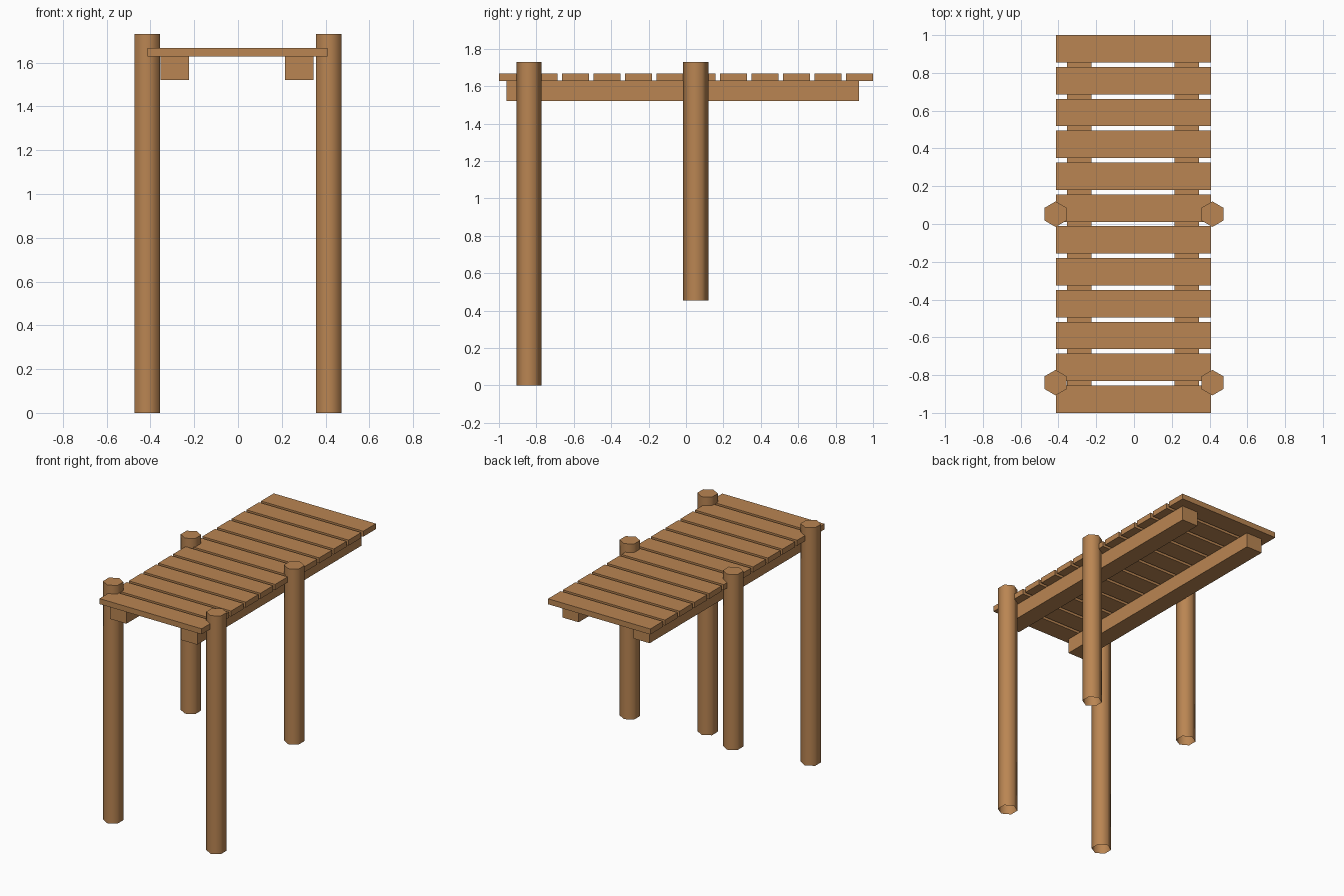
import bpy, bmesh, math
from mathutils import Matrix

if "Cube" in bpy.data.objects:
    bpy.data.objects.remove(bpy.data.objects["Cube"])

wood = bpy.data.materials.new("brown wood")
wood.diffuse_color = (0.49, 0.235, 0.085, 1)
wood.use_nodes = True
wood.node_tree.nodes["Principled BSDF"].inputs["Base Color"].default_value = wood.diffuse_color


def finish(name, bm):
    mesh = bpy.data.meshes.new(name)
    bm.to_mesh(mesh)
    bm.free()
    mesh.materials.append(wood)
    ob = bpy.data.objects.new(name, mesh)
    bpy.context.collection.objects.link(ob)
    return ob


def box(name, x0, x1, y0, y1, z0, z1):
    bm = bmesh.new()
    m = (Matrix.Translation(((x0 + x1) / 2, (y0 + y1) / 2, (z0 + z1) / 2))
         @ Matrix.Diagonal((x1 - x0, y1 - y0, z1 - z0, 1)))
    bmesh.ops.create_cube(bm, size=1, matrix=m)
    return finish(name, bm)


def post(name, x, y, z0, z1, r=0.0675):
    # six-sided post, points facing front and back, open underneath
    bm = bmesh.new()
    m = Matrix.Translation((x, y, (z0 + z1) / 2)) @ Matrix.Rotation(math.pi / 2, 4, 'Z')
    bmesh.ops.create_cone(bm, cap_ends=True, segments=6, radius1=r, radius2=r,
                          depth=z1 - z0, matrix=m)
    # make sure a corner points along y
    far = max(v.co.y for v in bm.verts) - y
    if far < r * 0.95:
        bmesh.ops.rotate(bm, verts=bm.verts, cent=(x, y, 0),
                         matrix=Matrix.Rotation(math.pi / 6, 3, 'Z'))
    bm.normal_update()
    bmesh.ops.delete(bm, geom=[f for f in bm.faces if f.normal.z < -0.5], context='FACES_ONLY')
    # smooth sides, crisp top
    for f in bm.faces:
        f.smooth = f.normal.z < 0.5
    for e in bm.edges:
        if any(f.normal.z > 0.5 for f in e.link_faces):
            e.smooth = False
    return finish(name, bm)


# deck planks
COUNT, WIDTH = 12, 0.145
step = (2 - WIDTH) / (COUNT - 1)
for i in range(COUNT):
    y = -1 + i * step
    box(f"deck_plank_{i + 1}", -0.413, 0.408, y, y + WIDTH, 1.628, 1.668)

# beams under the deck
box("left_beam", -0.355, -0.225, -0.96, 0.925, 1.52, 1.63)
box("right_beam", 0.215, 0.345, -0.96, 0.925, 1.52, 1.63)

# posts: long pair in front, shorter pair in the middle
for side, x in (("left", -0.415), ("right", 0.415)):
    post(f"{side}_front_post", x, -0.84, 0, 1.73)
    post(f"{side}_middle_post", x, 0.052, 0.455, 1.73)
